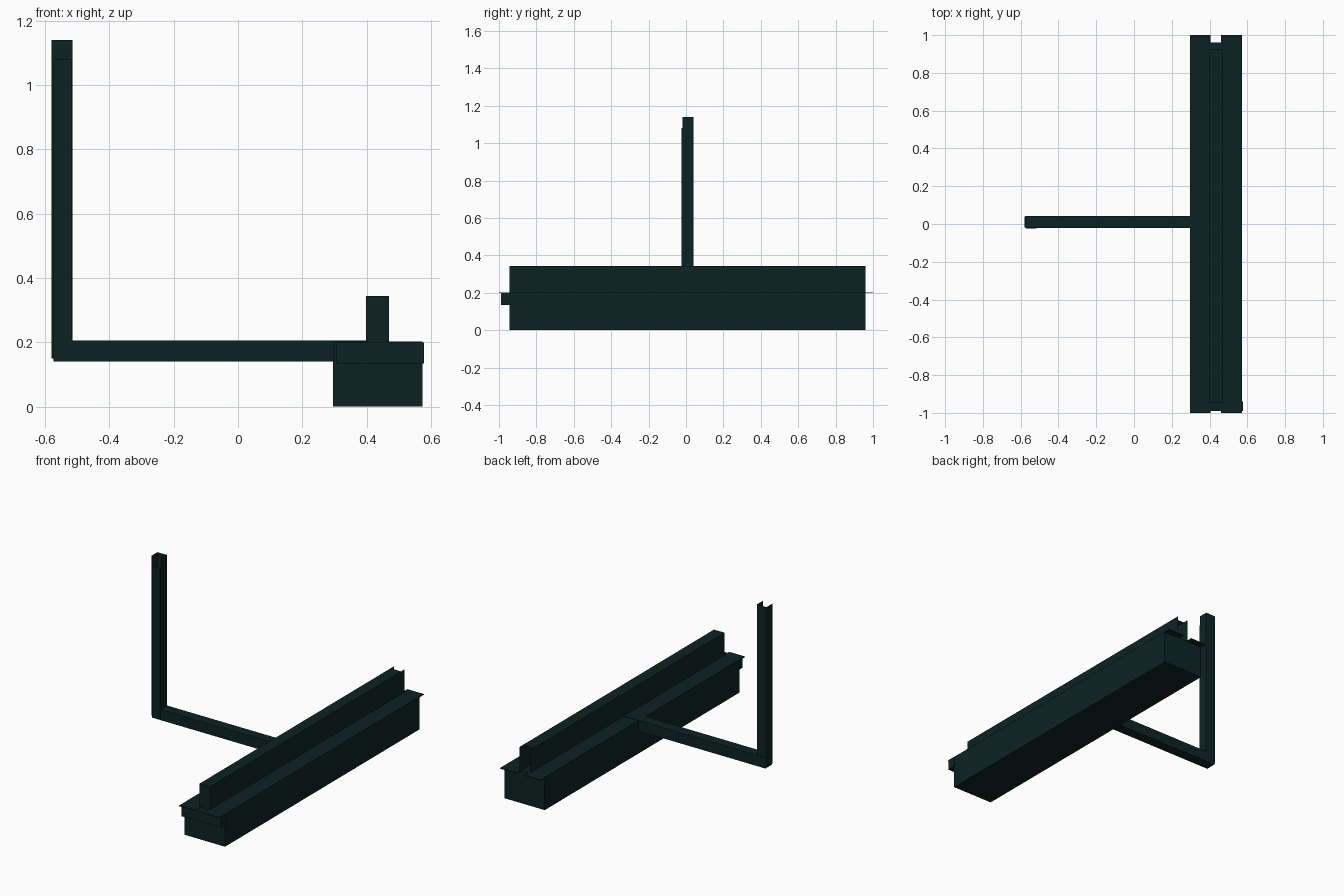
import bpy, bmesh
from mathutils import Vector

if "Cube" in bpy.data.objects:
    bpy.data.objects.remove(bpy.data.objects["Cube"])

mat = bpy.data.materials.new("dark teal")
mat.diffuse_color = (0.0042, 0.0165, 0.0165, 1)
mat.use_nodes = True
mat.node_tree.nodes["Principled BSDF"].inputs["Base Color"].default_value = mat.diffuse_color


def make(name, bm):
    me = bpy.data.meshes.new(name)
    bm.to_mesh(me)
    bm.free()
    me.materials.append(mat)
    ob = bpy.data.objects.new(name, me)
    bpy.context.collection.objects.link(ob)
    return ob


def box(name, x, y, z, skip=()):
    """Box between bounds; faces whose normal is in skip are left open."""
    bm = bmesh.new()
    bmesh.ops.create_cube(bm, size=1)
    lo, hi = Vector((x[0], y[0], z[0])), Vector((x[1], y[1], z[1]))
    for v in bm.verts:
        v.co = Vector([lo[i] + (v.co[i] + .5) * (hi[i] - lo[i]) for i in range(3)])
    bm.normal_update()
    gone = [f for f in bm.faces if any(f.normal.dot(Vector(s)) > .9 for s in skip)]
    bmesh.ops.delete(bm, geom=gone, context='FACES')
    return make(name, bm)


def sheet(name, x, y, z):
    """Flat horizontal sheet at height z."""
    bm = bmesh.new()
    bm.faces.new([bm.verts.new((a, b, z)) for a, b in
                  ((x[0], y[0]), (x[1], y[0]), (x[1], y[1]), (x[0], y[1]))])
    return make(name, bm)


UP, DOWN, BACK, FRONT, RIGHT = (0, 0, 1), (0, 0, -1), (0, 1, 0), (0, -1, 0), (1, 0, 0)

# long base beam and the small lip at its front end
box("base_beam", (0.296, 0.573), (-0.945, 0.96), (0, 0.2))
box("front_lip", (0.305, 0.578), (-0.99, -0.94), (0.135, 0.199))

# thin flanges on either side of the fin, overhanging both ends
for side, x in (("left", (0.297, 0.405)), ("right", (0.46, 0.573))):
    box(side + "_flange", x, (-1, 1), (0.198, 0.203))

# upright fin: a hollow shell whose top stops short of the back end
box("fin_walls", (0.398, 0.47), (-0.945, 0.96), (0.2, 0.344), (UP, DOWN, BACK))
sheet("fin_top", (0.398, 0.47), (-0.945, 0.925), 0.344)

# side arm
box("arm", (-0.574, 0.4), (-0.021, 0.043), (0.14, 0.206), (RIGHT,))

# hollow post, open on top, with a shorter front face
box("post_walls", (-0.58, -0.515), (-0.018, 0.04), (0.15, 1.14), (UP, FRONT))
box("post_front", (-0.573, -0.517), (-0.024, -0.018), (0.15, 1.08))
